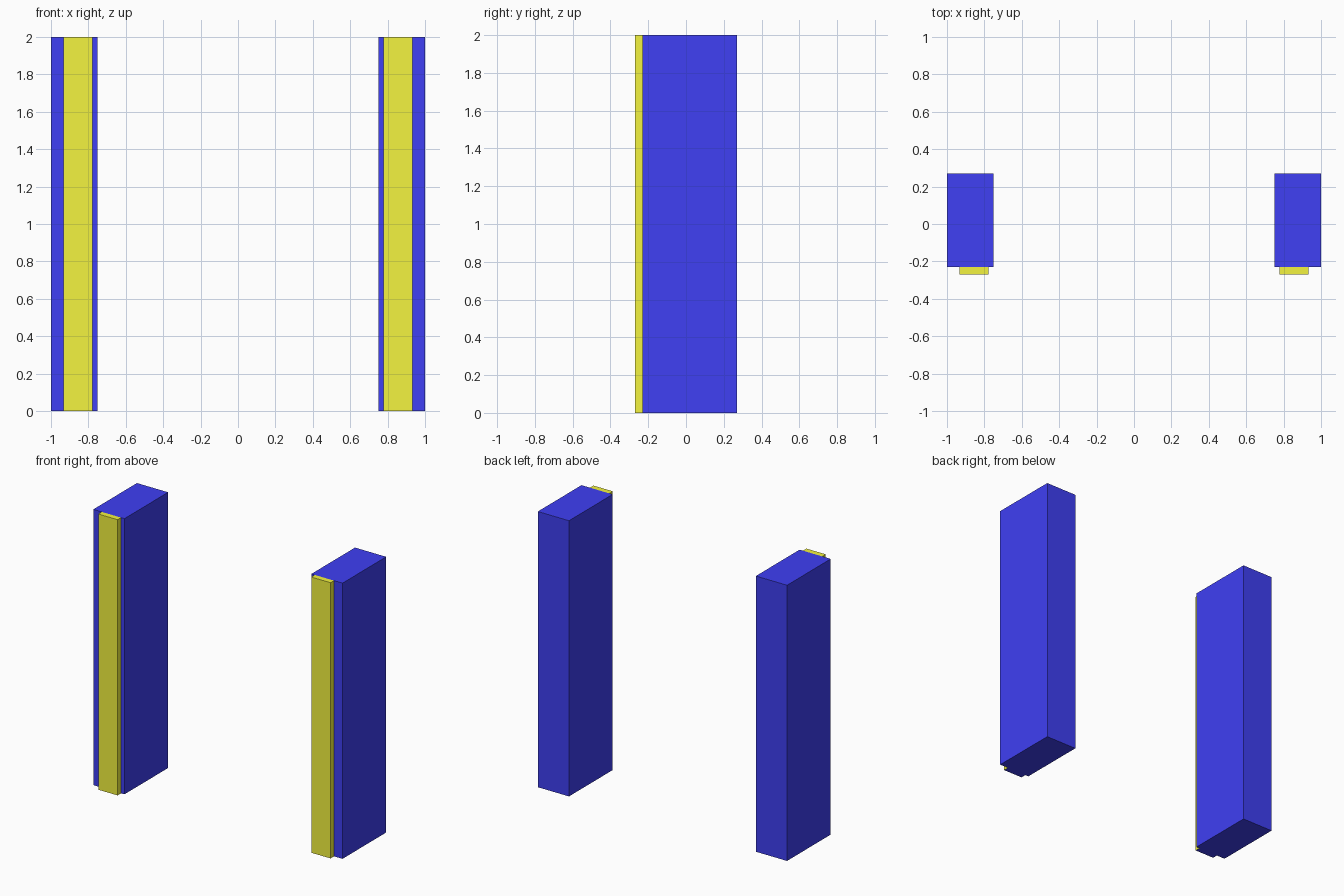
import bpy, bmesh
from mathutils import Matrix, Vector

if "Cube" in bpy.data.objects:
    bpy.data.objects.remove(bpy.data.objects["Cube"])


def material(name, color):
    m = bpy.data.materials.new(name)
    m.diffuse_color = color
    m.use_nodes = True
    m.node_tree.nodes["Principled BSDF"].inputs["Base Color"].default_value = m.diffuse_color
    return m


blue = material("blue", (0.05, 0.05, 0.9, 1))
yellow = material("yellow", (0.9, 0.9, 0.05, 1))


def box(name, lo, hi, mats):
    lo, hi = Vector(lo), Vector(hi)
    bm = bmesh.new()
    bmesh.ops.create_cube(bm, size=1, matrix=Matrix.Translation((lo + hi) / 2)
                          @ Matrix.Diagonal((*(hi - lo), 1)))
    bm.normal_update()
    # the underside takes the last material
    for f in bm.faces:
        f.material_index = len(mats) - 1 if f.normal.z < -0.5 else 0
    me = bpy.data.meshes.new(name)
    bm.to_mesh(me)
    bm.free()
    for m in mats:
        me.materials.append(m)
    ob = bpy.data.objects.new(name, me)
    bpy.context.collection.objects.link(ob)
    # matching part on the other side
    ob.modifiers.new("mirror", 'MIRROR').use_axis = (True, False, False)
    return ob


# pair of posts
box("post", (0.75, -0.23, 0), (1, 0.27, 2), [blue])
# raised strip on each post front, with a blue underside
box("front_strip", (0.777, -0.27, 0), (0.932, -0.23, 2), [yellow, blue])
